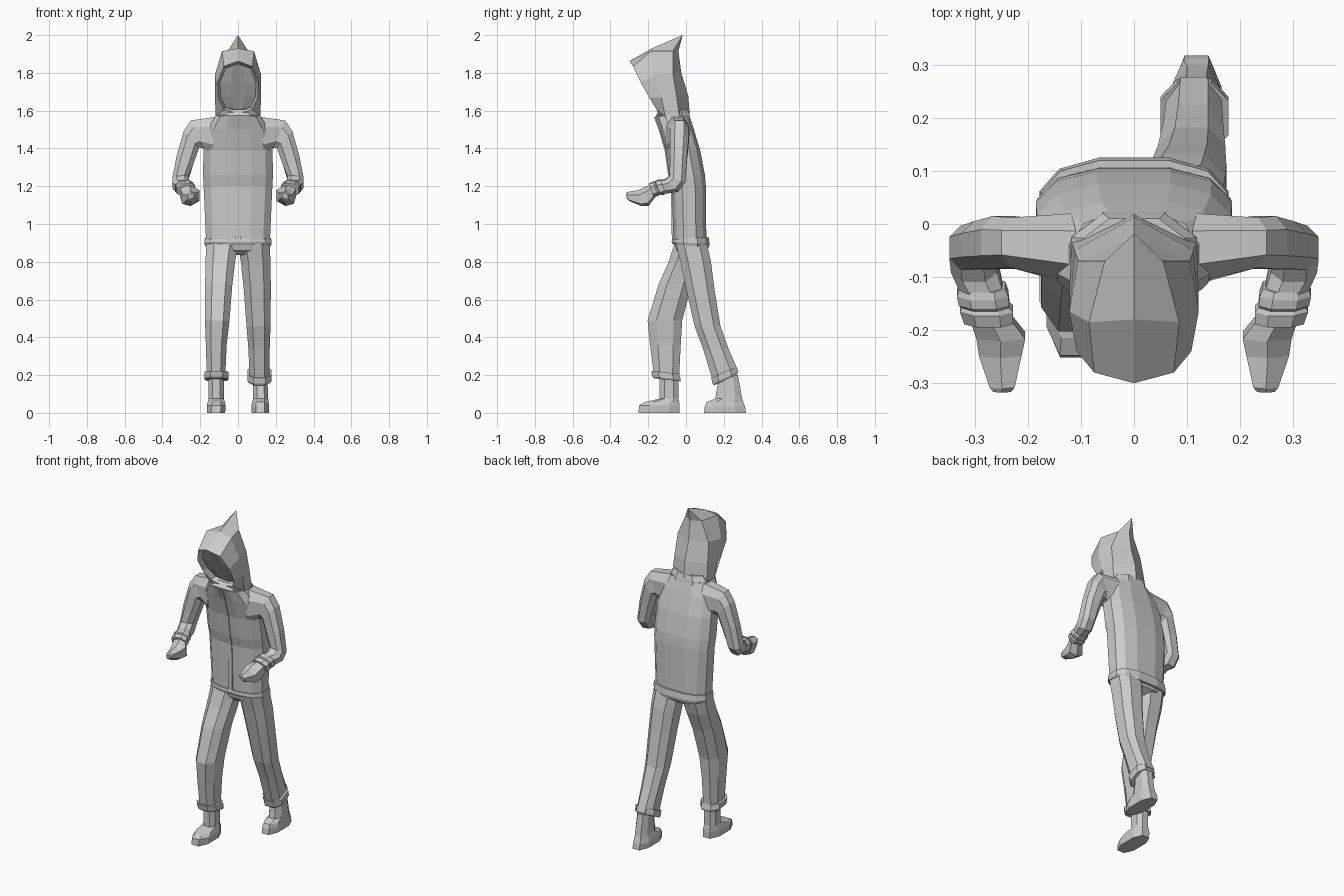
import bpy, bmesh, math
from mathutils import Vector


def finish(name, bm):
    bmesh.ops.remove_doubles(bm, verts=bm.verts, dist=0.0005)
    bmesh.ops.recalc_face_normals(bm, faces=bm.faces)
    me = bpy.data.meshes.new(name)
    bm.to_mesh(me)
    bm.free()
    ob = bpy.data.objects.new(name, me)
    bpy.context.collection.objects.link(ob)
    return ob


def loft(name, secs, n=8, p=0.8):
    """Skin rings; each is (outer x, z, inner x, z, centre y, half-depth y, half-depth z)."""
    bm = bmesh.new()
    angs = [2 * math.pi * (i + 0.5) / n for i in range(n)]
    sup = lambda c: math.copysign(abs(c) ** p, c)
    ku = max(sup(math.cos(a)) for a in angs)
    kv = max(sup(math.sin(a)) for a in angs)
    rings = []
    for ax, az, bx, bz, y, vy, vz in secs:
        c = Vector(((ax + bx) / 2, y, (az + bz) / 2))
        u = Vector(((ax - bx) / 2, 0, (az - bz) / 2))
        v = Vector((0, vy, vz))
        rings.append([bm.verts.new(c + u * (sup(math.cos(a)) / ku) + v * (sup(math.sin(a)) / kv))
                      for a in angs])
    for r, s in zip(rings, rings[1:]):
        for i in range(n):
            j = (i + 1) % n
            bm.faces.new((r[i], r[j], s[j], s[i]))
    bm.faces.new(rings[0])
    bm.faces.new(rings[-1][::-1])
    return finish(name, bm)


def flat(x0, x1, z, y0, y1, dz=0.0):
    """Level ring from its x and y extents; dz lifts the back edge."""
    return (x1, z, x0, z, (y0 + y1) / 2, (y1 - y0) / 2, dz)


# jacket body, hem band and zip strip
loft("jacket", [flat(-w, w, z, y0, y1) for z, y0, y1, w in (
    (0.89, -.066, .108, .168), (1.20, -.075, .105, .182), (1.26, -.09, .10, .185),
    (1.39, -.108, .075, .183), (1.50, -.14, .042, .165), (1.57, -.165, .02, .12))], 12, 0.75)
loft("jacket_hem", [flat(-.172, .172, .885, -.072, .12, -.01),
                    flat(-.178, .178, .90, -.076, .125, -.005),
                    flat(-.175, .175, .925, -.074, .12, .005)], 12, 0.75)
loft("zip_strip", [flat(-.013, .013, z, y - .005, y + .008) for z, y in (
    (.92, -.07), (1.20, -.075), (1.26, -.09), (1.39, -.108), (1.50, -.14), (1.565, -.165))], 4)
loft("trouser_seat", [flat(-.165, .165, .90, -.06, .11), flat(-.15, .15, .86, -.05, .10),
                      flat(-.06, .06, .835, -.02, .06)], 12, 0.75)

# legs: rows of inner x, outer x, z, front y, back y
front_leg = ((.0, .168, .90, -.06, .10), (.015, .172, .80, -.092, .075), (.03, .174, .68, -.145, .03),
             (.045, .175, .49, -.203, -.02), (.06, .17, .36, -.19, -.028), (.068, .165, .19, -.17, -.037))
back_leg = ((.0, .168, .90, -.055, .11), (.015, .172, .80, -.03, .132), (.03, .174, .66, .0, .15),
            (.045, .172, .46, .045, .182), (.055, .168, .34, .09, .225), (.062, .165, .19, .145, .277))
front_foot = ((.075, .155, .20, -.14, -.04), (.075, .155, .075, -.14, -.04), (.07, .16, .058, -.215, -.036),
              (.065, .165, .04, -.248, -.034), (.068, .163, .0, -.252, -.034))
back_foot = ((.08, .155, .20, .175, .275), (.08, .16, .075, .155, .297), (.075, .162, .058, .11, .303),
             (.07, .165, .035, .10, .312), (.073, .163, .0, .095, .318))
for side, label, leg, foot, cuff, tilt in (
        (-1, "front", front_leg, front_foot, (-.178, -.03, -.142, -.036), -.008),
        (1, "rear", back_leg, back_foot, (.14, .272, .165, .285), .03)):
    place = lambda rows: [flat(a * side, b * side, z, y0, y1, tilt if k == len(rows) - 1 and z > .1 else 0)
                          for k, (a, b, z, y0, y1) in enumerate(rows)]
    loft(label + "_trouser_leg", place(leg), 8)
    loft(label + "_shoe", place(foot), 8)
    y0, y1 = cuff[:2]
    loft(label + "_trouser_cuff", [
        flat(.055 * side, .172 * side, .175, y0 + .008, y1, tilt),
        flat(.05 * side, .178 * side, .185, y0, y1 + .002, tilt),
        flat(.05 * side, .178 * side, .215, y0 - .006, y1 - .006, tilt)], 8)

# arms: sleeves bend forward at the elbow, mirrored for each side
sleeve = ((.11, 1.568, .14, 1.37, -.045, .065, 0), (.25, 1.548, .185, 1.40, -.035, .047, 0),
          (.288, 1.49, .205, 1.405, -.035, .05, 0), (.325, 1.36, .235, 1.32, -.04, .045, 0),
          (.348, 1.235, .262, 1.245, -.045, .042, -.015), (.345, 1.20, .258, 1.21, -.075, .034, -.032),
          (.325, 1.19, .245, 1.20, -.13, .012, -.034))
cuffs = ((.328, 1.195, .243, 1.205, -.115, .014, -.033), (.334, 1.19, .237, 1.20, -.13, .014, -.038),
         (.330, 1.187, .235, 1.197, -.148, .013, -.036), (.324, 1.185, .236, 1.195, -.152, .013, -.032),
         (.328, 1.183, .228, 1.19, -.16, .013, -.037), (.320, 1.175, .228, 1.185, -.183, .012, -.033))
hand = ((.312, 1.18, .24, 1.185, -.165, .01, -.03), (.297, 1.14, .205, 1.15, -.21, .012, -.05),
        (.292, 1.13, .212, 1.145, -.245, .008, -.042), (.272, 1.14, .225, 1.15, -.305, .006, -.024),
        (.265, 1.145, .232, 1.15, -.315, .003, -.014))
for side, label in ((-1, "right"), (1, "left")):
    for part, secs, n in (("_sleeve", sleeve, 8), ("_sleeve_cuff", cuffs, 8), ("_hand", hand, 6)):
        loft(label + part, [(s[0] * side, s[1], s[2] * side) + s[3:] for s in secs], n)

# hood: half arches from crown to chin, rim first, pointed crown at the back
rim = [(0, -.30, 1.862), (.075, -.28, 1.835), (.108, -.24, 1.75), (.105, -.195, 1.67),
       (.075, -.155, 1.605), (0, -.145, 1.585)]
mid = [(0, -.18, 1.93), (.085, -.185, 1.915), (.122, -.165, 1.79), (.122, -.13, 1.67),
       (.118, -.11, 1.57), (.07, -.135, 1.545)]
back = [(0, -.018, 2.0), (.055, -.07, 1.915), (.105, -.07, 1.80), (.112, -.05, 1.68),
        (.118, -.035, 1.57), (.11, -.03, 1.52)]
nape = [(0, -.018, 2.0), (0, -.04, 1.915), (0, -.025, 1.80), (0, .012, 1.68),
        (0, .018, 1.60), (0, .022, 1.53)]
inner = [(x * .88, y + .035, 1.72 + (z - 1.72) * .9) for x, y, z in rim]
bm = bmesh.new()
for side in (-1, 1):
    rows = [[bm.verts.new((x * side, y, z)) for x, y, z in arch] for arch in (inner, rim, mid, back, nape)]
    for r, s in zip(rows, rows[1:]):
        for i in range(5):
            bm.faces.new((r[i], r[i + 1], s[i + 1], s[i]))
finish("hood", bm)

# face: shaded panel set back inside the hood, with a shallow central ridge
bm = bmesh.new()
for side in (-1, 1):
    edge = [bm.verts.new((x * side, y, z)) for x, y, z in inner]
    ridge = [bm.verts.new((x * .4 * side, y - .004, z)) for x, y, z in inner[1:5]]
    ring = [edge[0]] + ridge + [edge[5]]
    bm.faces.new(ring)
    for i in range(5):
        quad = list(dict.fromkeys((edge[i], edge[i + 1], ring[i + 1], ring[i])))
        bm.faces.new(quad)
finish("face", bm)

# collar closing the gap between hood and jacket
loft("collar", [flat(-.115, .115, 1.54, -.15, .025), flat(-.118, .118, 1.575, -.16, .02),
                flat(-.095, .095, 1.605, -.135, .01)], 8)
